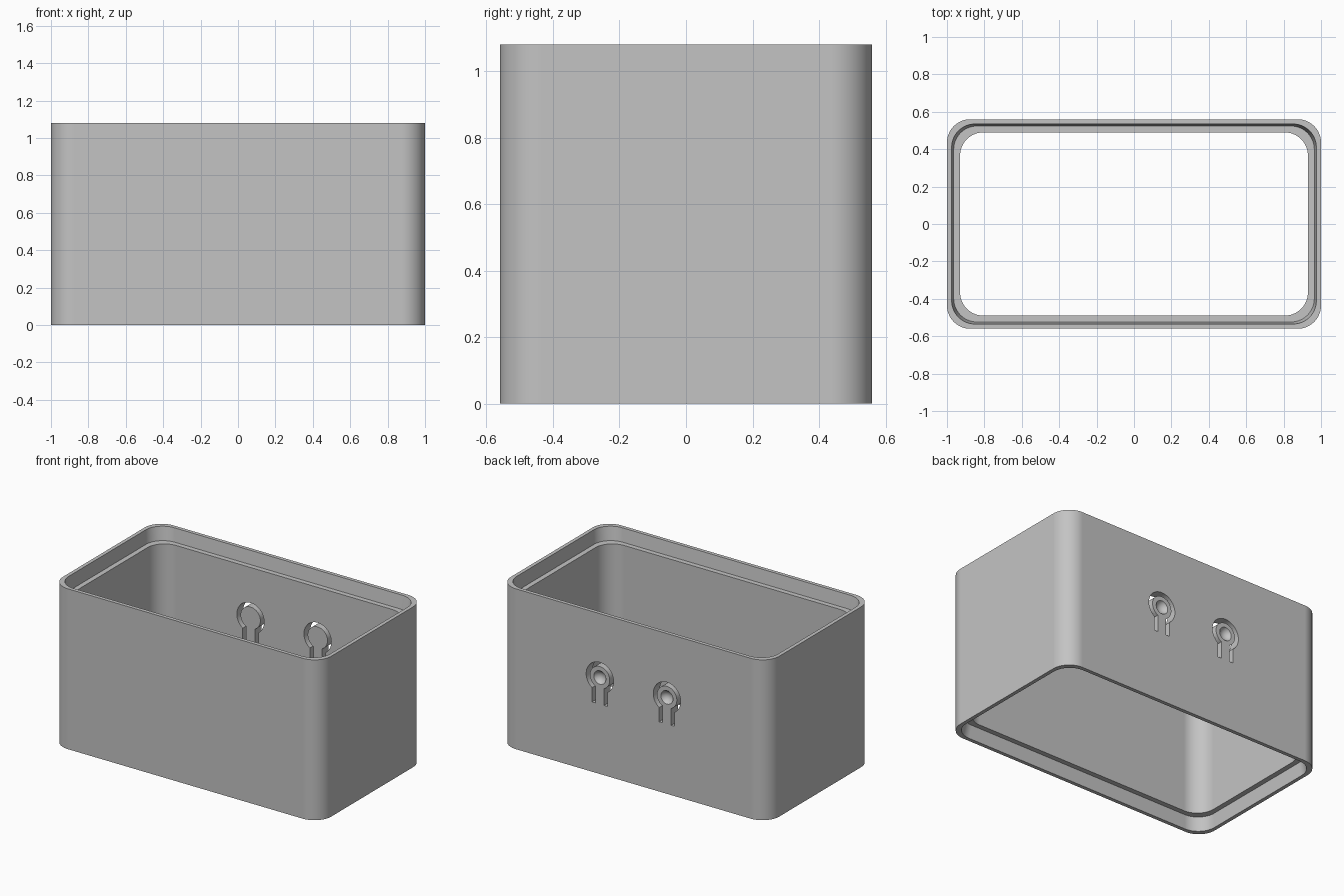
import bpy, bmesh, math
from mathutils import Matrix, Vector

HALF_X, HALF_Y, HEIGHT = 1.0, 0.56, 1.08
CORNER, WALL, RECESS = 0.125, 0.07, 0.09
BUTTON_X, BUTTON_Z = 0.25, 0.65

cube = bpy.data.objects.get("Cube")
if cube:
    bpy.data.objects.remove(cube, do_unlink=True)

grey = bpy.data.materials.new("plain_grey")
grey.use_nodes = True
colour = (0.55, 0.55, 0.55, 1)
grey.diffuse_color = colour
grey.node_tree.nodes["Principled BSDF"].inputs["Base Color"].default_value = colour


def make_object(name, bm):
    bmesh.ops.recalc_face_normals(bm, faces=bm.faces)
    mesh = bpy.data.meshes.new(name)
    bm.to_mesh(mesh)
    bm.free()
    mesh.materials.append(grey)
    obj = bpy.data.objects.new(name, mesh)
    bpy.context.collection.objects.link(obj)
    return obj


def rounded_ring(bm, inset, z, steps=14):
    """Rounded rectangle of vertices, inset from the outer wall."""
    ring = []
    cx, cy = HALF_X - inset - CORNER, HALF_Y - inset - CORNER
    for quarter, (sx, sy) in enumerate([(1, 1), (-1, 1), (-1, -1), (1, -1)]):
        for i in range(steps + 1):
            a = math.radians(90) * (quarter + i / steps)
            ring.append(bm.verts.new((sx * cx + CORNER * math.cos(a),
                                      sy * cy + CORNER * math.sin(a), z)))
    return ring


def arc(radius, start, end, steps=36):
    return [(radius * math.cos(start + (end - start) * i / steps),
             radius * math.sin(start + (end - start) * i / steps))
            for i in range(steps + 1)]


def slot_cutter(x):
    """Keyhole-shaped slot that leaves a round button on a springy tongue."""
    outer, inner = 0.102, 0.074
    leg_out, leg_in, leg_bottom = 0.058, 0.032, -0.18
    a, b = math.acos(leg_out / outer), math.acos(leg_in / inner)
    outline = arc(outer, -a, math.pi + a)
    outline += [(-leg_out, leg_bottom), (-leg_in, leg_bottom)]
    outline += arc(inner, math.pi + b, -b)
    outline += [(leg_in, leg_bottom), (leg_out, leg_bottom)]
    bm = bmesh.new()
    face = bm.faces.new([bm.verts.new((x + px, HALF_Y - 2 * WALL, BUTTON_Z + pz))
                         for px, pz in outline])
    extruded = bmesh.ops.extrude_face_region(bm, geom=[face])["geom"]
    bmesh.ops.translate(bm, vec=Vector((0, 3 * WALL, 0)),
                        verts=[v for v in extruded if isinstance(v, bmesh.types.BMVert)])
    return make_object("slot_cutter", bm)


def dimple_cutter(x):
    """Ball that presses a finger dimple into the button's outer face."""
    bm = bmesh.new()
    bmesh.ops.create_uvsphere(bm, u_segments=32, v_segments=20, radius=0.049,
                              matrix=Matrix.Translation((x, HALF_Y + 0.019, BUTTON_Z)))
    return make_object("dimple_cutter", bm)


# Open sleeve: wall section with a recessed ledge at both ends
section = [(0, 0), (0, HEIGHT), (0.025, HEIGHT), (0.036, HEIGHT - RECESS),
           (WALL, HEIGHT - RECESS), (WALL, RECESS), (0.036, RECESS), (0.025, 0)]
bm = bmesh.new()
rings = [rounded_ring(bm, inset, z) for inset, z in section]
for k, ring in enumerate(rings):
    following = rings[(k + 1) % len(rings)]
    for i in range(len(ring)):
        j = (i + 1) % len(ring)
        bm.faces.new((ring[i], ring[j], following[j], following[i]))
sleeve = make_object("case_sleeve", bm)
bpy.context.view_layer.objects.active = sleeve

# Two push buttons cut into the back wall
for side in (-1, 1):
    for make_cutter in (slot_cutter, dimple_cutter):
        cutter = make_cutter(side * BUTTON_X)
        cutter.hide_render = True
        cut = sleeve.modifiers.new("cut", "BOOLEAN")
        cut.operation, cut.solver, cut.object = "DIFFERENCE", "EXACT", cutter
        bpy.ops.object.modifier_apply(modifier=cut.name)
        bpy.data.objects.remove(cutter, do_unlink=True)

# Smooth corners with flat walls
bpy.ops.object.select_all(action="DESELECT")
sleeve.select_set(True)
bpy.ops.object.shade_smooth_by_angle(angle=math.radians(30))
normals = sleeve.modifiers.new("flat_walls", "WEIGHTED_NORMAL")
normals.keep_sharp = True
